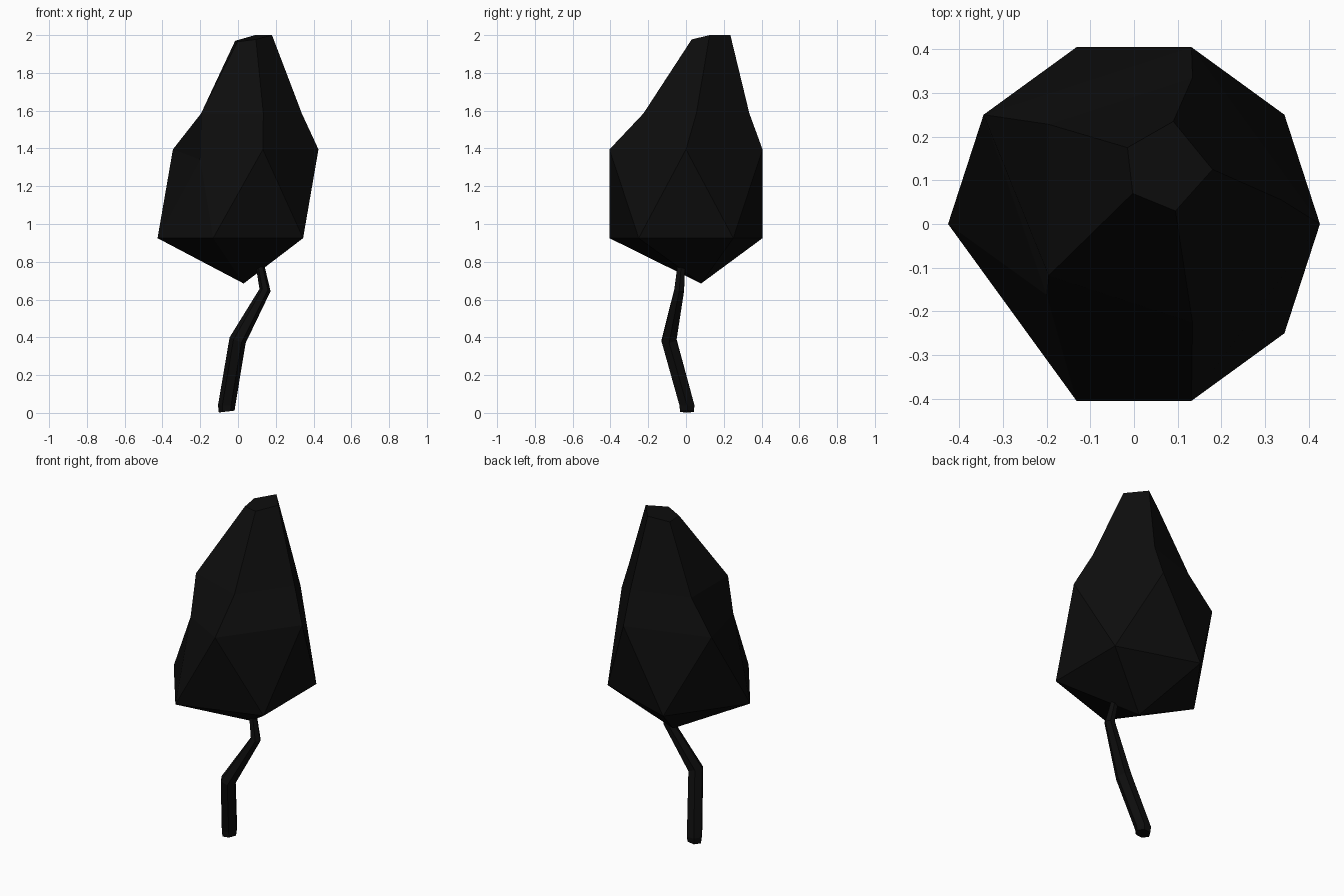
import bpy, bmesh
from math import cos, sin, tau, pi
from mathutils import Vector

if "Cube" in bpy.data.objects:
    bpy.data.objects.remove(bpy.data.objects["Cube"])


def dark(name):
    m = bpy.data.materials.new(name)
    m.diffuse_color = (0.004, 0.004, 0.004, 1)
    m.use_nodes = True
    m.node_tree.nodes["Principled BSDF"].inputs["Base Color"].default_value = m.diffuse_color
    return m


def finish(bm, name):
    bmesh.ops.recalc_face_normals(bm, faces=bm.faces)
    me = bpy.data.meshes.new(name)
    bm.to_mesh(me)
    bm.free()
    me.materials.append(dark(name + "_black"))
    ob = bpy.data.objects.new(name, me)
    bpy.context.collection.objects.link(ob)


def bridge(bm, a, b):
    n = len(a)
    for i in range(n):
        j = (i + 1) % n
        bm.faces.new((a[i], a[j], b[j], b[i]))


def pentagon(bm, r, cx, cy, z, start):
    return [bm.verts.new((cx + r * cos(start + i * tau / 5),
                          cy + r * sin(start + i * tau / 5), z)) for i in range(5)]


# crown: stretched icosahedron whose top is drawn up in two leaning tiers
bm = bmesh.new()
bottom = bm.verts.new((0.03, 0.08, 0.685))
lower = pentagon(bm, 0.426, 0, 0, 0.925, pi / 5)
upper = pentagon(bm, 0.426, 0, 0, 1.395, 0)
upper[3].co = (-0.2, -0.163, 1.34)
middle = pentagon(bm, 0.295, 0.043, 0.055, 1.585, 0)
tip = [bm.verts.new(p) for p in ((0.18, 0.125, 2.0), (0.09, 0.235, 2.0),
                                 (-0.015, 0.175, 1.97), (-0.003, 0.07, 1.965),
                                 (0.095, 0.03, 1.977))]
for i in range(5):
    j = (i + 1) % 5
    bm.faces.new((bottom, lower[j], lower[i]))
    bm.faces.new((lower[i], upper[j], upper[i]))
    bm.faces.new((lower[i], lower[j], upper[j]))
bridge(bm, upper, middle)
bridge(bm, middle, tip)
bm.faces.new(tip)
finish(bm, "crown")

# trunk: crooked tapering tube, each ring given as centre, radius, tilt normal
bm = bmesh.new()
rings = [((-0.06, 0.005, 0.007), 0.042, (-0.12, 0, 1)),
         ((-0.06, 0.005, 0.04), 0.046, (0, 0, 1)),
         ((-0.002, -0.09, 0.385), 0.045, (0.35, -0.1, 1)),
         ((0.143, -0.036, 0.65), 0.03, (0.2, 0.15, 1)),
         ((0.105, -0.02, 0.84), 0.02, (-0.2, 0.1, 1))]
prev = None
for c, r, n in rings:
    rot = Vector((0, 0, 1)).rotation_difference(Vector(n))
    ring = [bm.verts.new(Vector(c) + rot @ Vector((r * cos(i * tau / 6), r * sin(i * tau / 6), 0)))
            for i in range(6)]
    if prev:
        bridge(bm, prev, ring)
    else:
        bm.faces.new(ring)
    prev = ring
bm.faces.new(prev)
finish(bm, "trunk")
